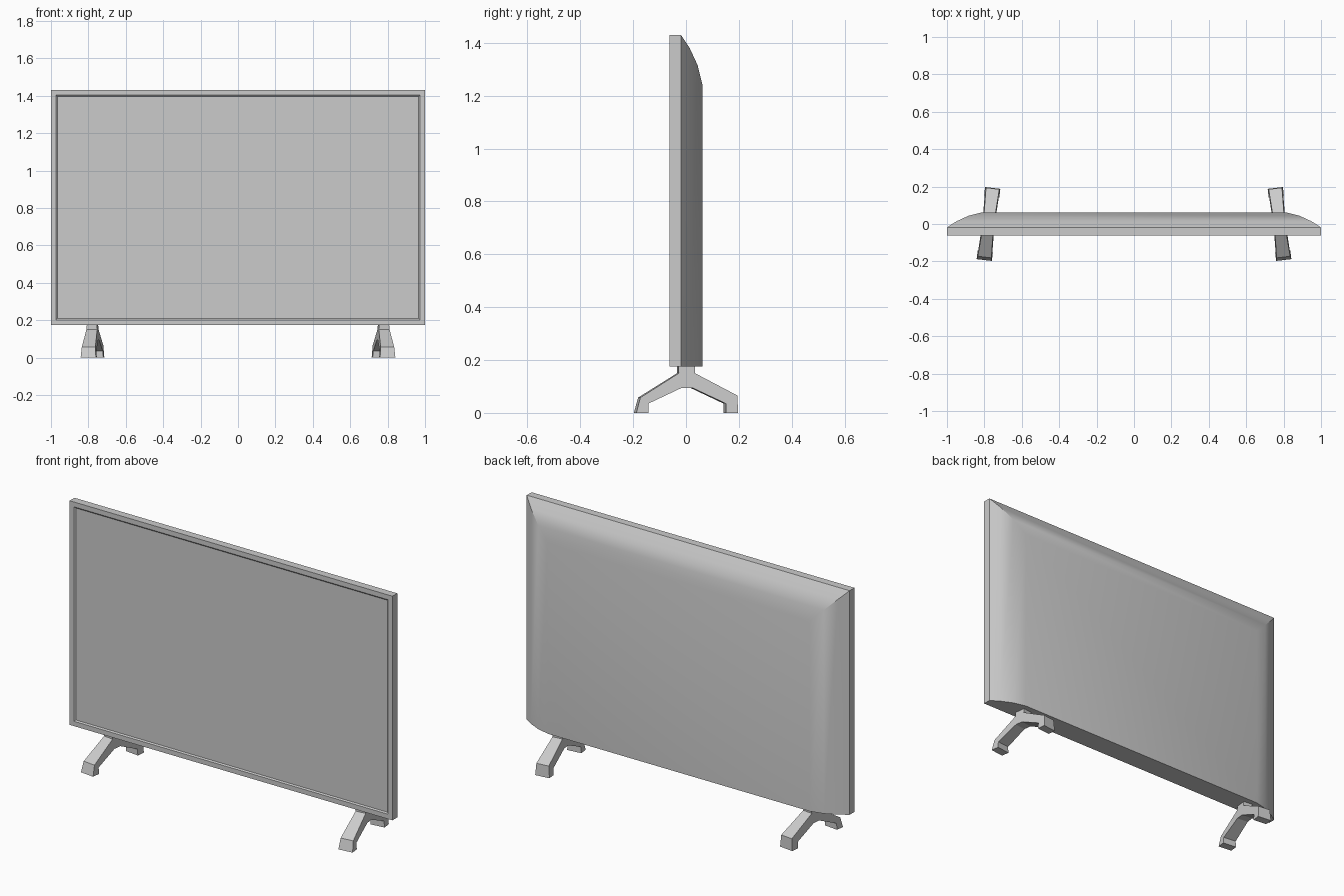
import bpy, bmesh, math
from mathutils import Matrix

if "Cube" in bpy.data.objects:
    bpy.data.objects.remove(bpy.data.objects["Cube"])

X, Z0, Z1 = 1.0, 0.175, 1.43


def finish(name, bm, smooth=False):
    bmesh.ops.recalc_face_normals(bm, faces=bm.faces)
    me = bpy.data.meshes.new(name)
    bm.to_mesh(me)
    bm.free()
    ob = bpy.data.objects.new(name, me)
    bpy.context.collection.objects.link(ob)
    if smooth:
        bpy.ops.object.select_all(action='DESELECT')
        ob.select_set(True)
        bpy.context.view_layer.objects.active = ob
        bpy.ops.object.shade_smooth_by_angle(angle=math.radians(30))
    return ob


def ring(bm, y, inset, bottom):
    """Rectangle in the xz plane, inset from the outline of the set."""
    x = X - inset
    return [bm.verts.new(p) for p in ((-x, y, Z0 + bottom), (x, y, Z0 + bottom),
                                      (x, y, Z1 - inset), (-x, y, Z1 - inset))]


def bridge(bm, a, b):
    n = len(a)
    for i in range(n):
        j = (i + 1) % n
        bm.faces.new((a[i], a[j], b[j], b[i]))


# Housing: recessed screen, slim bezel, flat rim, curved back (flat at the bottom)
SECTIONS = [(-0.056, 0.034, 0.034), (-0.062, 0.027, 0.027),
            (-0.062, 0, 0), (-0.019, 0, 0),
            (0.014, 0.05, 0), (0.044, 0.115, 0), (0.062, 0.188, 0)]
bm = bmesh.new()
rings = [ring(bm, *s) for s in SECTIONS]
for a, b in zip(rings, rings[1:]):
    bridge(bm, a, b)
bm.faces.new(rings[0])
bm.faces.new(rings[-1])
finish("television_housing", bm, smooth=True)

# Stand legs: arched side profile (y, z), widening evenly toward the floor
LEG = [(-0.194, 0), (-0.178, 0.058), (-0.031, 0.15), (-0.031, 0.178),
       (0.031, 0.178), (0.031, 0.15), (0.191, 0.066), (0.194, 0),
       (0.148, 0), (0.148, 0.035), (0.022, 0.094), (-0.022, 0.094),
       (-0.148, 0.035), (-0.148, 0)]
for name, side in (("left_leg", -1), ("right_leg", 1)):
    bm = bmesh.new()
    sides = [[bm.verts.new((s * (0.041 - 0.08 * z), y, z)) for y, z in LEG]
             for s in (-1, 1)]
    bridge(bm, *sides)
    for s in sides:
        bm.faces.new(s)
    # toes turned slightly outward at the front
    turn = Matrix.Rotation(math.radians(6.7) * side, 4, 'Z')
    bm.transform(Matrix.Translation((0.778 * side, 0, 0)) @ turn)
    finish(name, bm)
